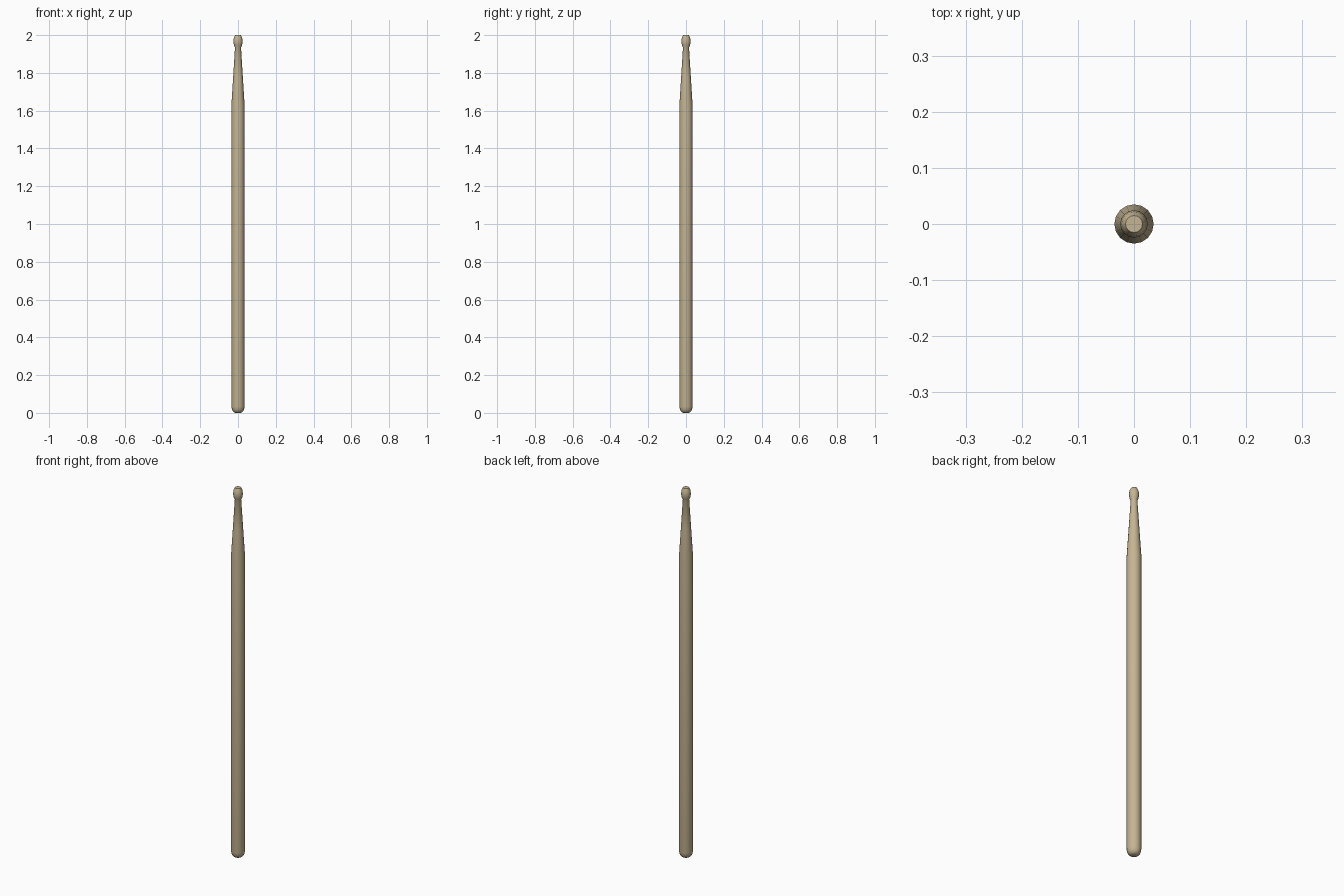
import bpy, bmesh, math

if "Cube" in bpy.data.objects:
    bpy.data.objects.remove(bpy.data.objects["Cube"])

SIDES = 16

wood = bpy.data.materials.new("wood")
wood.diffuse_color = (0.56, 0.46, 0.29, 1)
wood.use_nodes = True
wood.node_tree.nodes["Principled BSDF"].inputs["Base Color"].default_value = wood.diffuse_color


def lathe(name, profile):
    """Revolve (radius, height) points around z, capping both ends."""
    bm = bmesh.new()
    rings = []
    for r, z in profile:
        rings.append([bm.verts.new((r * math.cos(2 * math.pi * i / SIDES),
                                    r * math.sin(2 * math.pi * i / SIDES), z))
                      for i in range(SIDES)])
    for low, high in zip(rings, rings[1:]):
        for i in range(SIDES):
            j = (i + 1) % SIDES
            bm.faces.new((low[i], low[j], high[j], high[i]))
    bm.faces.new(rings[0][::-1])
    bm.faces.new(rings[-1])
    mesh = bpy.data.meshes.new(name)
    bm.to_mesh(mesh)
    bm.free()
    mesh.materials.append(wood)
    obj = bpy.data.objects.new(name, mesh)
    bpy.context.collection.objects.link(obj)
    bpy.ops.object.select_all(action='DESELECT')
    obj.select_set(True)
    bpy.context.view_layer.objects.active = obj
    bpy.ops.object.shade_smooth_by_angle(angle=math.radians(35))
    return obj


# Rounded butt, straight shaft, tapered shoulder, neck and bead tip in one turning
lathe("drumstick", [
    (0.015, 0.0), (0.025, 0.006), (0.032, 0.017), (0.035, 0.034),
    (0.035, 1.63),
    (0.0255, 1.78), (0.016, 1.935),
    (0.021, 1.945), (0.0245, 1.965), (0.022, 1.985), (0.015, 2.0),
])
